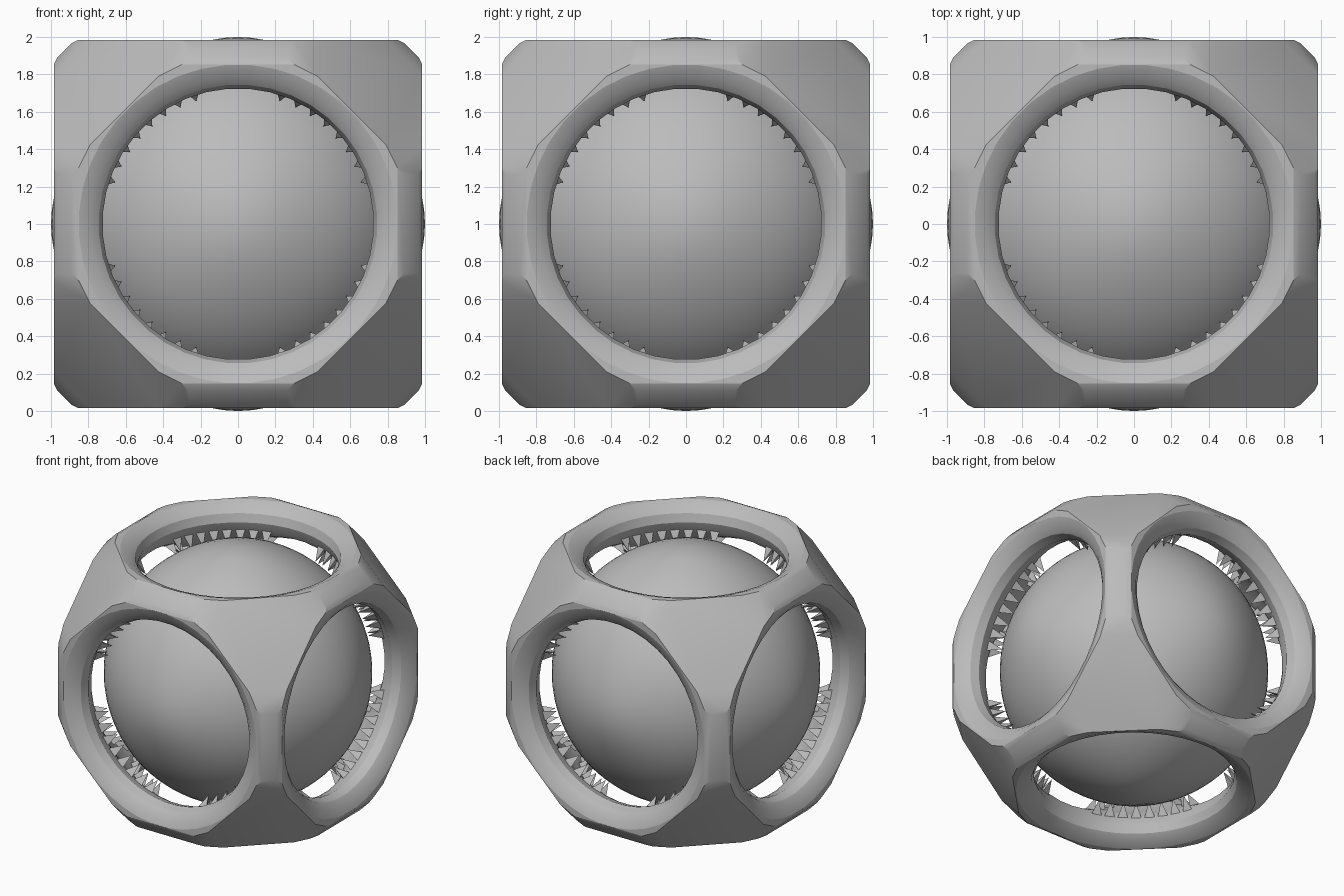
import bpy, bmesh, math
from itertools import product
from mathutils import Vector

if "Cube" in bpy.data.objects:
    bpy.data.objects.remove(bpy.data.objects["Cube"])

CENTRE = Vector((0, 0, 1))
grey = bpy.data.materials.new("plain_grey")
grey.use_nodes = True
GREY = (0.5, 0.5, 0.5, 1)
grey.diffuse_color = GREY
grey.node_tree.nodes["Principled BSDF"].inputs["Base Color"].default_value = GREY


def make_object(name, bm):
    bmesh.ops.recalc_face_normals(bm, faces=bm.faces)
    mesh = bpy.data.meshes.new(name)
    bm.to_mesh(mesh)
    bm.free()
    mesh.materials.append(grey)
    obj = bpy.data.objects.new(name, mesh)
    obj.location = CENTRE
    bpy.context.collection.objects.link(obj)
    return obj


def round_ball(name, radius, bump, cuts):
    """Cube grid pushed out to a sphere, with a low bump facing each opening."""
    bm = bmesh.new()
    bmesh.ops.create_cube(bm, size=2)
    bmesh.ops.subdivide_edges(bm, edges=bm.edges[:], cuts=cuts, use_grid_fill=True)
    for v in bm.verts:
        d = Vector([math.tan(c * math.pi / 4) for c in v.co]).normalized()
        v.co = d * (radius + bump * max(abs(c) for c in d) ** 20)
    return make_object(name, bm)


def directions(*pattern):
    """All signed orderings of a direction pattern."""
    x, y, z = pattern
    orders = {(x, y, z), (x, z, y), (y, x, z), (y, z, x), (z, x, y), (z, y, x)}
    signed = {tuple(a * s for a, s in zip(o, signs))
              for o in orders for signs in product((1, -1), repeat=3)}
    return [Vector(d).normalized() for d in sorted(signed)]


def funnel(axis, segments=40):
    """Flared cutter for one face opening: (radius, depth) profile."""
    profile = [(0.78, 0.6), (0.78, 0.73), (0.745, 0.79), (0.725, 0.855), (0.745, 0.92),
               (0.79, 0.96), (0.87, 0.992), (0.92, 1.02), (0.92, 1.15)]
    turn = axis.to_track_quat('Z', 'Y')
    bm = bmesh.new()
    rings = []
    for r, d in profile:
        angles = [math.tau * (i + 0.5) / segments for i in range(segments)]
        rings.append([bm.verts.new(turn @ Vector((r * math.cos(a), r * math.sin(a), d)))
                      for a in angles])
    for low, high in zip(rings, rings[1:]):
        for i in range(segments):
            j = (i + 1) % segments
            bm.faces.new((low[i], low[j], high[j], high[i]))
    bm.faces.new(rings[0][::-1])
    bm.faces.new(rings[-1])
    return make_object("opening_cutter", bm)


def subtract(target, cutter):
    mod = target.modifiers.new("cut", 'BOOLEAN')
    mod.operation = 'DIFFERENCE'
    mod.solver = 'EXACT'
    mod.object = cutter
    bpy.context.view_layer.objects.active = target
    bpy.ops.object.modifier_apply(modifier=mod.name)
    bpy.data.objects.remove(cutter)


# Inner ball
ball = round_ball("inner_ball", 0.97, 0.03, 19)

# Cage block: a cube with its edges and corners planed off
bm = bmesh.new()
bmesh.ops.create_cube(bm, size=1.97)
planes = [((1, 1, 0), 1.312), ((1, 1, 1), 1.27), ((2, 2, 1), 1.325), ((2, 1, 0), 1.262)]
for pattern, distance in planes:
    for normal in directions(*pattern):
        bmesh.ops.bisect_plane(bm, geom=bm.verts[:] + bm.edges[:] + bm.faces[:],
                               plane_co=normal * distance, plane_no=normal, clear_outer=True)
        rim = [e for e in bm.edges if e.is_boundary]
        if rim:
            bmesh.ops.holes_fill(bm, edges=rim)
cage = make_object("outer_cage", bm)

# Hollow the cage, then open a round flared hole on each side
bpy.context.view_layer.update()
subtract(cage, round_ball("hollow_cutter", 1.07, 0, 15))
for axis in directions(1, 0, 0):
    subtract(cage, funnel(axis))

# Teeth wedged between cage and ball, grouped near the diagonals of each opening
bm = bmesh.new()
for axis in directions(1, 0, 0):
    turn = axis.to_track_quat('Z', 'Y')
    for quarter in range(4):
        for step in range(8):
            a = math.radians(45 + 90 * quarter + (step - 3.5) * 7.5)
            out = Vector((math.cos(a), math.sin(a), 0))
            side = Vector((-out.y, out.x, 0)) * 0.042
            up = Vector((0, 0, 1))
            top = out * 0.75 + up * 0.80
            points = [top + side, top - side,
                      out * 0.78 + up * 0.74, out * 0.695 + up * 0.69]
            a1, b1, c1, tip = [bm.verts.new(turn @ p) for p in points]
            for tri in ((a1, b1, c1), (a1, b1, tip), (b1, c1, tip), (c1, a1, tip)):
                bm.faces.new(tri)
make_object("rim_teeth", bm)

# Soft shading with crisp edges
bpy.ops.object.select_all(action='DESELECT')
for obj in (ball, cage):
    obj.select_set(True)
bpy.context.view_layer.objects.active = cage
bpy.ops.object.shade_smooth_by_angle(angle=math.radians(20))
